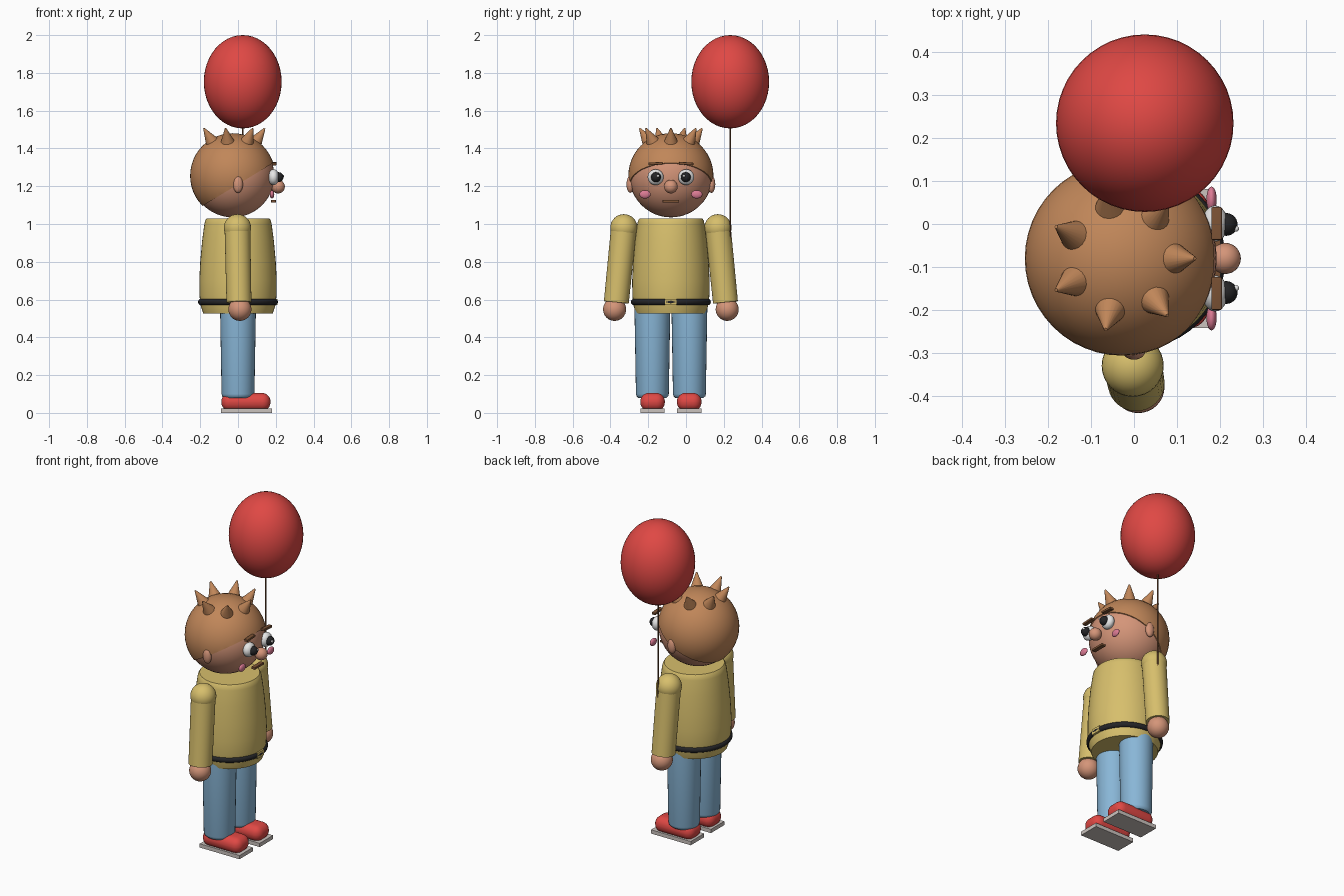
import bpy, bmesh, math
from mathutils import Vector, Matrix

if "Cube" in bpy.data.objects:
    bpy.data.objects.remove(bpy.data.objects["Cube"])

CY = -0.08  # the figure's own centre line; it looks towards +x


def mat(name, rgb):
    m = bpy.data.materials.new(name)
    m.diffuse_color = (*rgb, 1)
    m.use_nodes = True
    m.node_tree.nodes["Principled BSDF"].inputs["Base Color"].default_value = m.diffuse_color
    return m


RED = mat("red", (0.74, 0.065, 0.058))
SKIN = mat("skin", (0.66, 0.30, 0.19))
HAIR = mat("hair_brown", (0.53, 0.24, 0.10))
YELLOW = mat("yellow", (0.68, 0.52, 0.15))
BLUE = mat("blue", (0.25, 0.47, 0.68))
BLACK = mat("black", (0.018, 0.018, 0.02))
WHITE = mat("white", (0.85, 0.85, 0.85))
SOLE = mat("sole_grey", (0.60, 0.55, 0.52))
PINK = mat("pink", (0.72, 0.20, 0.30))
BROWN = mat("dark_brown", (0.20, 0.085, 0.035))


def finish(name, bm, material, smooth=40):
    bmesh.ops.recalc_face_normals(bm, faces=bm.faces)
    me = bpy.data.meshes.new(name)
    bm.to_mesh(me)
    bm.free()
    ob = bpy.data.objects.new(name, me)
    bpy.context.collection.objects.link(ob)
    me.materials.append(material)
    bpy.ops.object.select_all(action='DESELECT')
    ob.select_set(True)
    bpy.context.view_layer.objects.active = ob
    if smooth:
        bpy.ops.object.shade_smooth_by_angle(angle=math.radians(smooth))
    return ob


def ball(name, c, r, material, seg=32, cut=None):
    bm = bmesh.new()
    r = r if isinstance(r, tuple) else (r, r, r)
    bmesh.ops.create_uvsphere(bm, u_segments=seg, v_segments=seg // 2, radius=1)
    bmesh.ops.transform(bm, verts=bm.verts,
                        matrix=Matrix.Translation(c) @ Matrix.Diagonal((*r, 1)))
    if cut:  # keep only what lies above the plane, then close it
        bmesh.ops.bisect_plane(bm, geom=bm.verts[:] + bm.edges[:] + bm.faces[:],
                               plane_co=cut[0], plane_no=cut[1], clear_inner=True)
        bmesh.ops.holes_fill(bm, edges=[e for e in bm.edges if e.is_boundary])
    return finish(name, bm, material)


def rod(name, a, b, ra, rb, material, seg=32):
    a, b = Vector(a), Vector(b)
    d = b - a
    bm = bmesh.new()
    m = Matrix.Translation((a + b) / 2) @ d.to_track_quat('Z', 'Y').to_matrix().to_4x4()
    bmesh.ops.create_cone(bm, cap_ends=True, segments=seg, radius1=ra, radius2=rb,
                          depth=d.length, matrix=m)
    return finish(name, bm, material)


def box(name, c, size, material, bevel=0, tilt=0):
    bm = bmesh.new()
    m = (Matrix.Translation(c) @ Matrix.Rotation(tilt, 4, 'X')
         @ Matrix.Diagonal((*size, 1)))
    bmesh.ops.create_cube(bm, size=1, matrix=m)
    if bevel:
        bmesh.ops.bevel(bm, geom=bm.edges[:], offset=bevel, segments=6,
                        profile=0.5, affect='EDGES')
    return finish(name, bm, material)


def lathe(name, c, profile, material, seg=48):
    bm = bmesh.new()
    rings = [[bm.verts.new((c[0] + r * math.cos(2 * math.pi * i / seg),
                            c[1] + r * math.sin(2 * math.pi * i / seg), z))
              for i in range(seg)] for r, z in profile]
    for lo, hi in zip(rings, rings[1:]):
        for i in range(seg):
            j = (i + 1) % seg
            bm.faces.new((lo[i], lo[j], hi[j], hi[i]))
    bm.faces.new(rings[0][::-1])
    bm.faces.new(rings[-1])
    return finish(name, bm, material)


# Head with a hair cap cut along a sloping plane
HC = Vector((-0.028, CY, 1.255))
ball("head", HC, 0.22, SKIN, 48)
up = Vector((-0.52, 0, 0.855))
ball("hair_cap", HC, 0.2255, HAIR, 48, cut=(HC - up * 0.053, up))

# Ring of seven hair spikes
for i in range(7):
    a = 2 * math.pi * i / 7
    p = math.radians(34)
    d = Vector((math.sin(p) * math.cos(a), math.sin(p) * math.sin(a), math.cos(p)))
    rod("hair_spike", HC + d * 0.215, HC + d * 0.303, 0.037, 0.004, HAIR, 20)

# Face
ball("nose", (0.212, CY, 1.198), 0.036, SKIN)
box("mouth", (0.188, CY, 1.12), (0.026, 0.088, 0.014), BROWN, 0.003)

# Torso, belt and buckle
lathe("shirt", (0, CY), [(0.184, 0.525), (0.197, 0.565), (0.204, 0.62), (0.205, 0.70),
                         (0.200, 0.80), (0.190, 0.91), (0.178, 1.0), (0.174, 1.018),
                         (0.166, 1.03)], YELLOW)
bm = bmesh.new()
N, M = 48, 12
ring = [[bm.verts.new(((0.195 + 0.017 * math.cos(v)) * math.cos(u),
                       CY + (0.195 + 0.017 * math.cos(v)) * math.sin(u),
                       0.587 + 0.017 * math.sin(v)))
         for v in (2 * math.pi * k / M for k in range(M))]
        for u in (2 * math.pi * k / N for k in range(N))]
for i in range(N):
    for k in range(M):
        i2, k2 = (i + 1) % N, (k + 1) % M
        bm.faces.new((ring[i][k], ring[i2][k], ring[i2][k2], ring[i][k2]))
finish("belt", bm, BLACK)
box("buckle", (0.202, CY, 0.587), (0.016, 0.06, 0.034), YELLOW)

# Everything that exists once per side
for s, side in ((-1, "right"), (1, "left")):
    def at(x, off, z):
        return (x, CY + s * off, z)

    ball(side + "_ear", at(0, 0.215, 1.21), (0.026, 0.02, 0.045), SKIN)
    ball(side + "_eye", at(0.188, 0.081, 1.248), (0.03, 0.042, 0.042), WHITE)
    ball(side + "_pupil", at(0.214, 0.079, 1.248), 0.0265, BLACK, 24)
    ball(side + "_eye_glint", at(0.237, 0.069, 1.254), 0.007, WHITE, 12)
    box(side + "_brow", at(0.192, 0.081, 1.32), (0.024, 0.076, 0.014), BROWN,
        0.003, -s * 0.06)
    ball(side + "_cheek", at(0.18, 0.137, 1.157), (0.012, 0.03, 0.022), PINK, 24)

    ball(side + "_shoulder", at(-0.003, 0.249, 0.98), 0.072, YELLOW)
    rod(side + "_sleeve", at(-0.003, 0.249, 0.98), at(0.005, 0.289, 0.585),
        0.068, 0.066, YELLOW)
    ball(side + "_hand", at(0.01, 0.298, 0.548), 0.061, SKIN)

    lathe(side + "_leg", at(0, 0.098, 0)[:2],
          [(0.075, 0.08), (0.084, 0.088), (0.087, 0.1), (0.095, 0.56)], BLUE, 32)
    box(side + "_shoe", at(0.042, 0.097, 0.058), (0.26, 0.13, 0.095), RED, 0.045)
    box(side + "_sole", at(0.045, 0.097, 0.0115), (0.268, 0.128, 0.023), SOLE)

# Balloon on its string, held in the left hand
ball("balloon", (0.025, 0.234, 1.753), (0.206, 0.206, 0.247), RED, 48)
rod("balloon_string", (0.025, 0.233, 0.55), (0.025, 0.233, 1.52), 0.004, 0.004, BROWN, 8)
